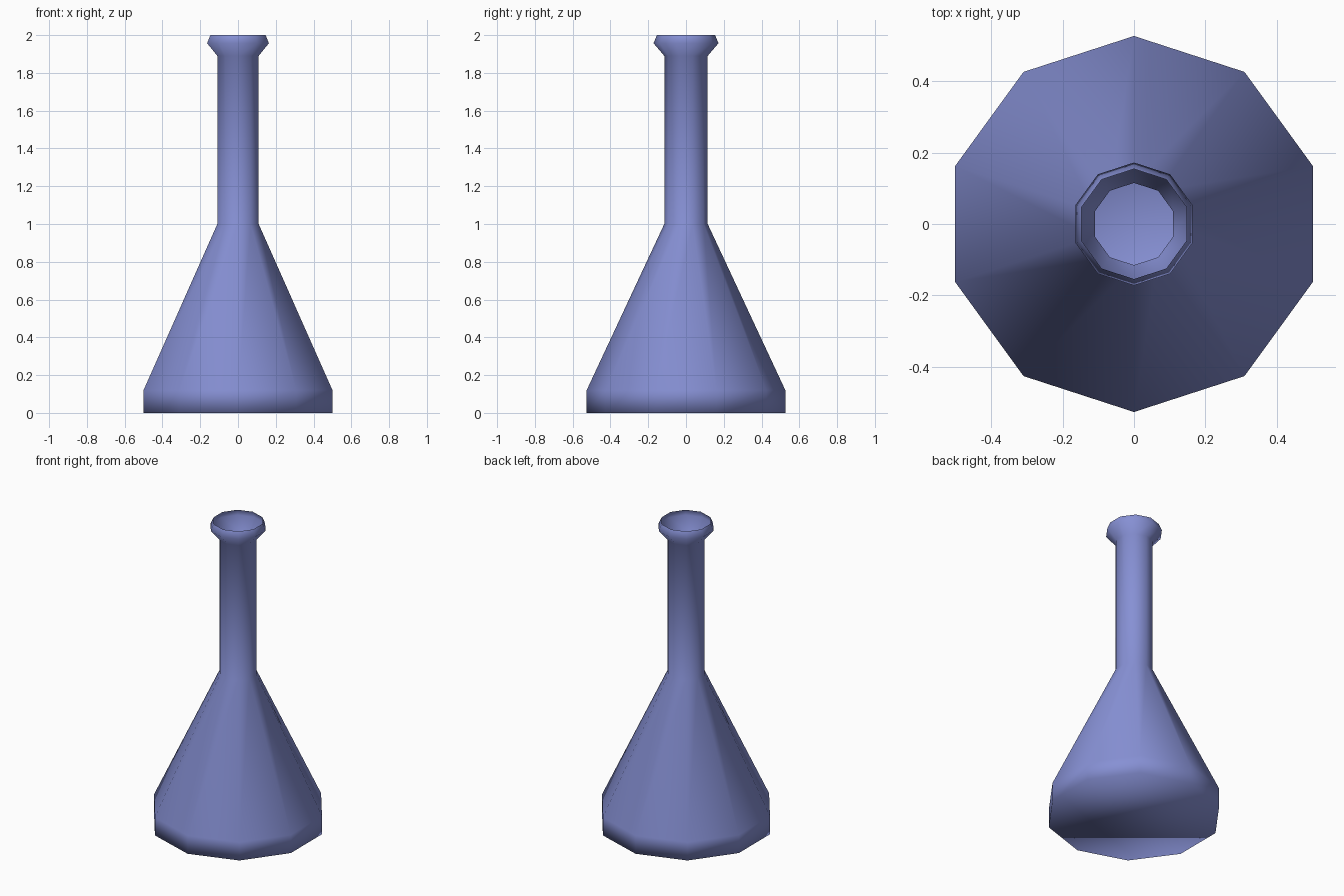
import bpy
import bmesh
from math import pi, cos, sin

cube = bpy.data.objects.get("Cube")
if cube:
    bpy.data.objects.remove(cube, do_unlink=True)

SIDES = 10

# Flask outline from the foot to the lip: (radius, height)
PROFILE = [
    (0.526, 0.0),    # foot
    (0.526, 0.12),   # shoulder of the base
    (0.115, 1.0),    # bottom of the neck
    (0.115, 1.89),   # top of the neck
    (0.172, 1.957),  # widest part of the lip
    (0.154, 2.0),    # mouth
]


def make_material(name, rgb):
    mat = bpy.data.materials.new(name)
    mat.use_nodes = True
    color = (*rgb, 1.0)
    mat.diffuse_color = color
    mat.node_tree.nodes["Principled BSDF"].inputs["Base Color"].default_value = color
    return mat


def lathe(name, profile, sides, mat):
    """Turn an outline into an open vessel with a closed floor."""
    bm = bmesh.new()
    rings = []
    for radius, z in profile:
        angles = [pi / 2 + 2 * pi * i / sides for i in range(sides)]
        rings.append([bm.verts.new((radius * cos(a), radius * sin(a), z)) for a in angles])
    for low, high in zip(rings, rings[1:]):
        for i in range(sides):
            j = (i + 1) % sides
            bm.faces.new((low[i], low[j], high[j], high[i]))
    bm.faces.new(reversed(rings[0]))
    for face in bm.faces:
        face.smooth = True
    mesh = bpy.data.meshes.new(name)
    bm.to_mesh(mesh)
    bm.free()
    mesh.materials.append(mat)
    obj = bpy.data.objects.new(name, mesh)
    bpy.context.collection.objects.link(obj)
    return obj


# Hollow flask, open at the mouth
glass = make_material("periwinkle_blue", (0.24, 0.28, 0.66))
lathe("flask", PROFILE, SIDES, glass)
